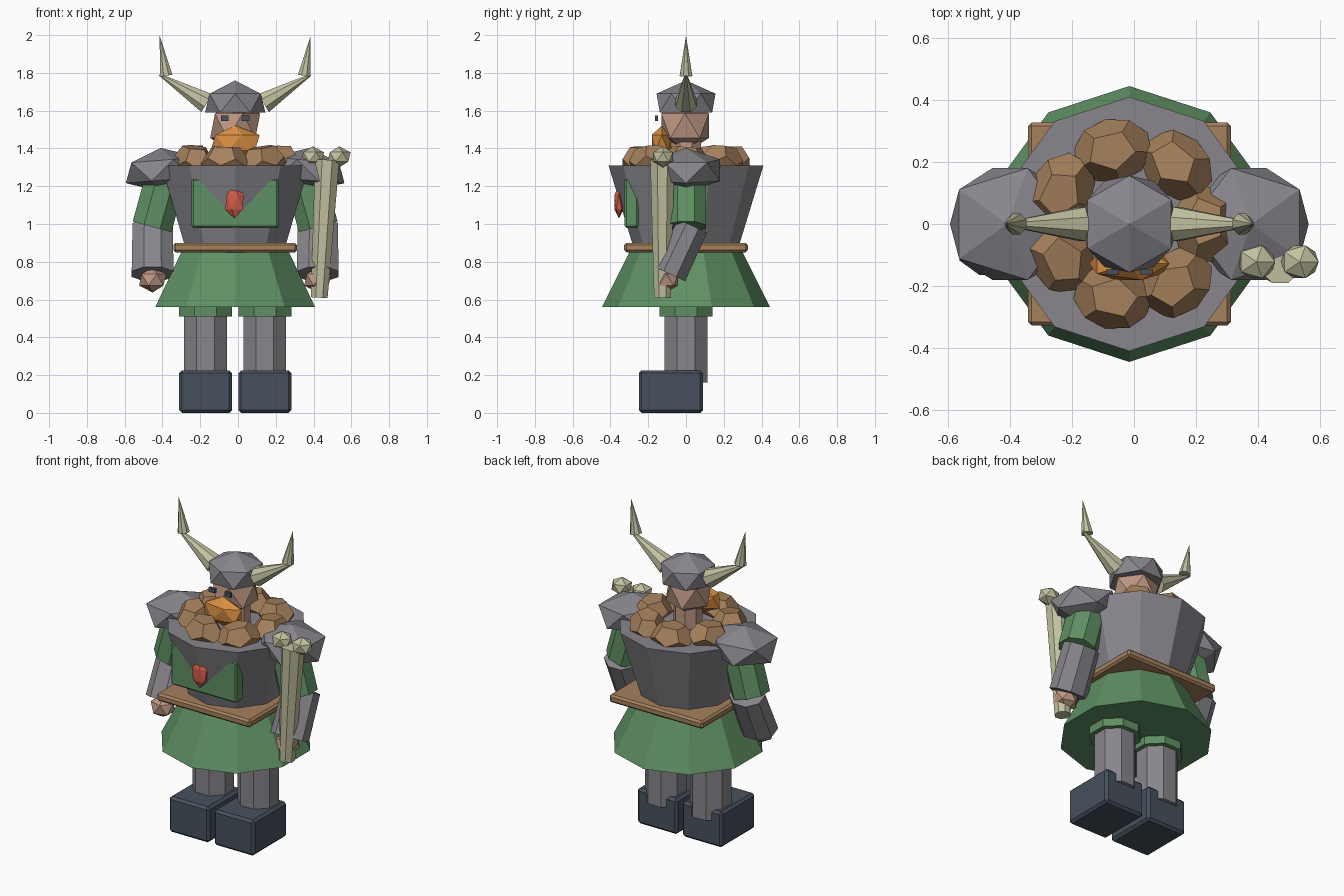
import bpy, bmesh, math, random
from mathutils import Vector, Matrix

if "Cube" in bpy.data.objects:
    bpy.data.objects.remove(bpy.data.objects["Cube"])

random.seed(4)
CX = -0.015  # centre line of the body


def material(name, r, g, b):
    m = bpy.data.materials.new(name)
    lin = [((c / 255 + 0.055) / 1.055) ** 2.4 for c in (r, g, b)]
    m.diffuse_color = (*lin, 1)
    m.use_nodes = True
    m.node_tree.nodes["Principled BSDF"].inputs["Base Color"].default_value = m.diffuse_color
    return m


STEEL = material("steel grey", 136, 134, 140)
GREEN = material("cloth green", 95, 144, 99)
LEATHER = material("leather brown", 166, 129, 92)
SKIN = material("skin", 190, 152, 132)
ORANGE = material("beard orange", 217, 143, 66)
BONE = material("bone", 194, 193, 160)
RED = material("gem red", 208, 92, 72)
SLATE = material("dark slate", 70, 81, 93)


def finish(name, bm, mat):
    bmesh.ops.recalc_face_normals(bm, faces=bm.faces)
    me = bpy.data.meshes.new(name)
    bm.to_mesh(me)
    bm.free()
    me.materials.append(mat)
    ob = bpy.data.objects.new(name, me)
    bpy.context.collection.objects.link(ob)
    return ob


def loft(name, rings, n, mat, phase=0.0, base=(0, 0, 0), axis=(0, 0, 1), squash=1.0, twist=0.0):
    """Rings of (height, radius) along an axis; zero radius makes a point."""
    bm = bmesh.new()
    rot = Vector((0, 0, 1)).rotation_difference(Vector(axis))
    loops = []
    for k, (h, r) in enumerate(rings):
        pts = []
        for i in range(1 if r == 0 else n):
            a = phase + k * twist + math.tau * i / n
            p = Vector((r * math.cos(a), r * squash * math.sin(a), h))
            pts.append(bm.verts.new(Vector(base) + rot @ p))
        loops.append(pts)
    for a, b in zip(loops, loops[1:]):
        for i in range(n):
            j = (i + 1) % n
            if len(b) == 1:
                bm.faces.new((a[i], a[j], b[0]))
            elif twist:
                bm.faces.new((a[i], a[j], b[i]))
                bm.faces.new((a[j], b[j], b[i]))
            else:
                bm.faces.new((a[i], a[j], b[j], b[i]))
    for end in (loops[0], loops[-1]):
        if len(end) > 1:
            bm.faces.new(end)
    return finish(name, bm, mat)


def tube(name, p0, p1, r0, r1, n, mat, phase=0.0, squash=1.0):
    d = Vector(p1) - Vector(p0)
    return loft(name, [(0, r0), (d.length, r1)], n, mat, phase, p0, d, squash)


def gemball(name, centre, size, mat, rot=None, dodeca=False, flip=1):
    """Scaled icosahedron, or its dual dodecahedron."""
    bm = bmesh.new()
    bmesh.ops.create_icosphere(bm, subdivisions=1, radius=1)
    if dodeca:
        pts = [f.calc_center_median().normalized() for f in bm.faces]
        bm.clear()
        for p in pts:
            bm.verts.new(p)
        bmesh.ops.convex_hull(bm, input=bm.verts)
        bmesh.ops.dissolve_limit(bm, angle_limit=0.05, verts=bm.verts, edges=bm.edges)
    m = Matrix.Translation(centre) @ (rot or Matrix()) @ Matrix.Diagonal((size[0] * flip, size[1], size[2], 1))
    bm.transform(m)
    return finish(name, bm, mat)


def box(name, centre, size, mat, bevel=0.0):
    bm = bmesh.new()
    bmesh.ops.create_cube(bm, size=1)
    bm.transform(Matrix.Translation(centre) @ Matrix.Diagonal((*size, 1)))
    if bevel:
        bmesh.ops.bevel(bm, geom=bm.edges[:], offset=bevel, segments=1, affect='EDGES')
    return finish(name, bm, mat)


UP = math.pi / 2      # ring corner facing front and back
FLAT = math.pi / 8    # flat side of an octagon facing front

# Body
loft("skirt", [(0.56, 0.445), (0.88, 0.285)], 10, GREEN, UP, (CX, 0, 0))
loft("torso", [(0.87, 0.276), (1.31, 0.41)], 10, STEEL, UP, (CX, 0, 0))
box("belt", (CX, 0, 0.875), (0.655, 0.655, 0.05), LEATHER, 0.012)
box("chest_panel", (CX, -0.288, 1.11), (0.46, 0.074, 0.26), GREEN, 0.01)
gemball("chest_gem", (CX - 0.003, -0.355, 1.117), (0.056, 0.028, 0.088), RED)

# Fur collar lumps
for i in range(7):
    a = math.tau * i / 7
    spin = Matrix.Rotation(a, 4, 'Z') @ Matrix.Rotation(random.uniform(-0.2, 0.2), 4, 'X')
    gemball("collar_fur", (CX + 0.243 * math.cos(a), 0.243 * math.sin(a), 1.328),
            (0.105, 0.13, 0.1), LEATHER, spin, dodeca=True)

# Head
loft("neck", [(1.29, 0.085), (1.46, 0.085)], 8, SKIN, FLAT, (CX, 0, 0))
gemball("head", (CX, -0.005, 1.52), (0.148, 0.148, 0.145), SKIN)
gemball("beard", (CX, -0.128, 1.43), (0.145, 0.062, 0.092), ORANGE)
loft("helmet", [(1.59, 0.16), (1.69, 0.156), (1.76, 0)], 6, STEEL, 0, (CX, 0, 0), twist=math.pi / 6)

# Paired parts
for s, side in ((-1, "left"), (1, "right")):
    def at(x, y, z):
        return (CX + s * x, y, z)

    box(side + "_eye", at(0.055, -0.155, 1.56), (0.042, 0.016, 0.028), SLATE)
    tube(side + "_horn_base", at(0.15, 0, 1.64), at(0.40, 0, 1.79), 0.06, 0.006, 8, BONE, FLAT)
    tube(side + "_horn_tip", at(0.365, 0, 1.785), at(0.40, 0, 1.998), 0.036, 0, 8, BONE, FLAT)

    gemball(side + "_shoulder_guard", at(0.385, 0, 1.285), (0.222, 0.212, 0.118), STEEL,
            Matrix.Rotation(s * 0.08, 4, 'Y'), flip=-s)
    tube(side + "_sleeve", at(0.44, 0, 0.985), at(0.37, 0, 1.24), 0.115, 0.115, 8, GREEN, FLAT)
    tube(side + "_forearm", at(0.437, -0.085, 0.735), at(0.437, 0.035, 0.99), 0.12, 0.115, 8,
         STEEL, FLAT, 0.8)
    gemball(side + "_hand", at(0.437, -0.105, 0.705), (0.08, 0.075, 0.068), SKIN)

    loft(side + "_leg", [(0.16, 0.122), (0.62, 0.122)], 8, STEEL, FLAT, at(0.157, 0, 0))
    loft(side + "_breeches_cuff", [(0.51, 0.152), (0.6, 0.152)], 8, GREEN, FLAT, at(0.157, 0, 0))
    box(side + "_boot", at(0.157, -0.08, 0.1125), (0.28, 0.34, 0.225), SLATE, 0.015)

# Bone club
tube("club_shaft", (0.43, -0.125, 0.61), (0.472, -0.125, 1.34), 0.048, 0.07, 8, BONE, FLAT)
for x in (0.395, 0.535):
    gemball("club_knob", (x, -0.122, 1.355), (0.068, 0.062, 0.056), BONE)
